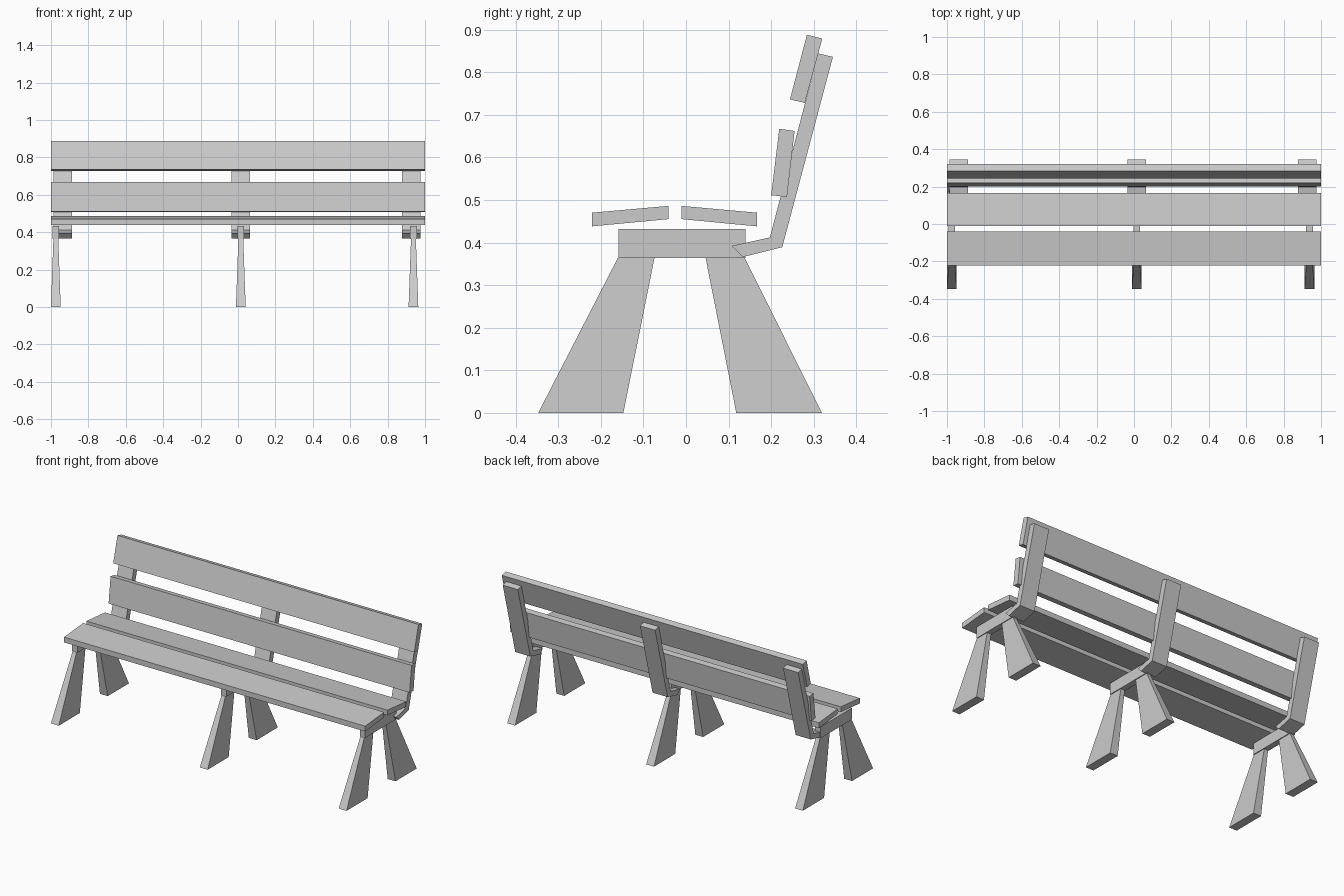
import bpy
import bmesh

cube = bpy.data.objects.get("Cube")
if cube:
    bpy.data.objects.remove(cube, do_unlink=True)

# Single grey paint
grey = bpy.data.materials.new("plain_grey")
grey.use_nodes = True
colour = (0.6, 0.6, 0.6, 1)
grey.diffuse_color = colour
grey.node_tree.nodes["Principled BSDF"].inputs["Base Color"].default_value = colour


def extrude_profile(name, profile, x, half, half_top=None):
    """Extrude a (y, z) outline along x; half_top tapers the highest points."""
    bm = bmesh.new()
    top = max(z for _, z in profile)

    def width(z):
        return half_top if half_top and z == top else half

    rings = [[bm.verts.new((x + s * width(z), y, z)) for y, z in profile]
             for s in (-1, 1)]
    bm.faces.new(rings[0])
    bm.faces.new(rings[1])
    n = len(profile)
    for i in range(n):
        j = (i + 1) % n
        bm.faces.new((rings[0][i], rings[0][j], rings[1][j], rings[1][i]))
    bmesh.ops.recalc_face_normals(bm, faces=bm.faces)
    mesh = bpy.data.meshes.new(name)
    bm.to_mesh(mesh)
    bm.free()
    mesh.materials.append(grey)
    obj = bpy.data.objects.new(name, mesh)
    bpy.context.collection.objects.link(obj)


# Full-length boards
boards = {
    "front_seat_board": [(-0.221, 0.470), (-0.041, 0.486), (-0.041, 0.455), (-0.221, 0.438)],
    "rear_seat_board": [(-0.011, 0.486), (0.167, 0.470), (0.167, 0.438), (-0.011, 0.455)],
    "lower_back_board": [(0.219, 0.667), (0.255, 0.662), (0.237, 0.507), (0.200, 0.511)],
    "upper_back_board": [(0.284, 0.888), (0.320, 0.879), (0.279, 0.728), (0.244, 0.736)],
}
for name, profile in boards.items():
    extrude_profile(name, profile, 0, 1)

# Supports: bent back post, seat beam and two tapered legs
post = [(0.345, 0.836), (0.310, 0.844), (0.197, 0.412),
        (0.107, 0.392), (0.133, 0.366), (0.226, 0.389)]
beam = [(-0.158, 0.364), (0.140, 0.364), (0.140, 0.432), (-0.158, 0.432)]
front_leg = [(-0.347, 0), (-0.147, 0), (-0.074, 0.364), (-0.160, 0.364)]
rear_leg = [(0.118, 0), (0.319, 0), (0.138, 0.364), (0.046, 0.364)]

for side, x_leg, x_post in (("right", -0.974, -0.937),
                            ("middle", 0.015, 0.014),
                            ("left", 0.938, 0.926)):
    extrude_profile(side + "_back_post", post, x_post, 0.05)
    extrude_profile(side + "_seat_beam", beam, x_leg, 0.018)
    extrude_profile(side + "_front_leg", front_leg, x_leg, 0.026, 0.013)
    extrude_profile(side + "_rear_leg", rear_leg, x_leg, 0.026, 0.013)
